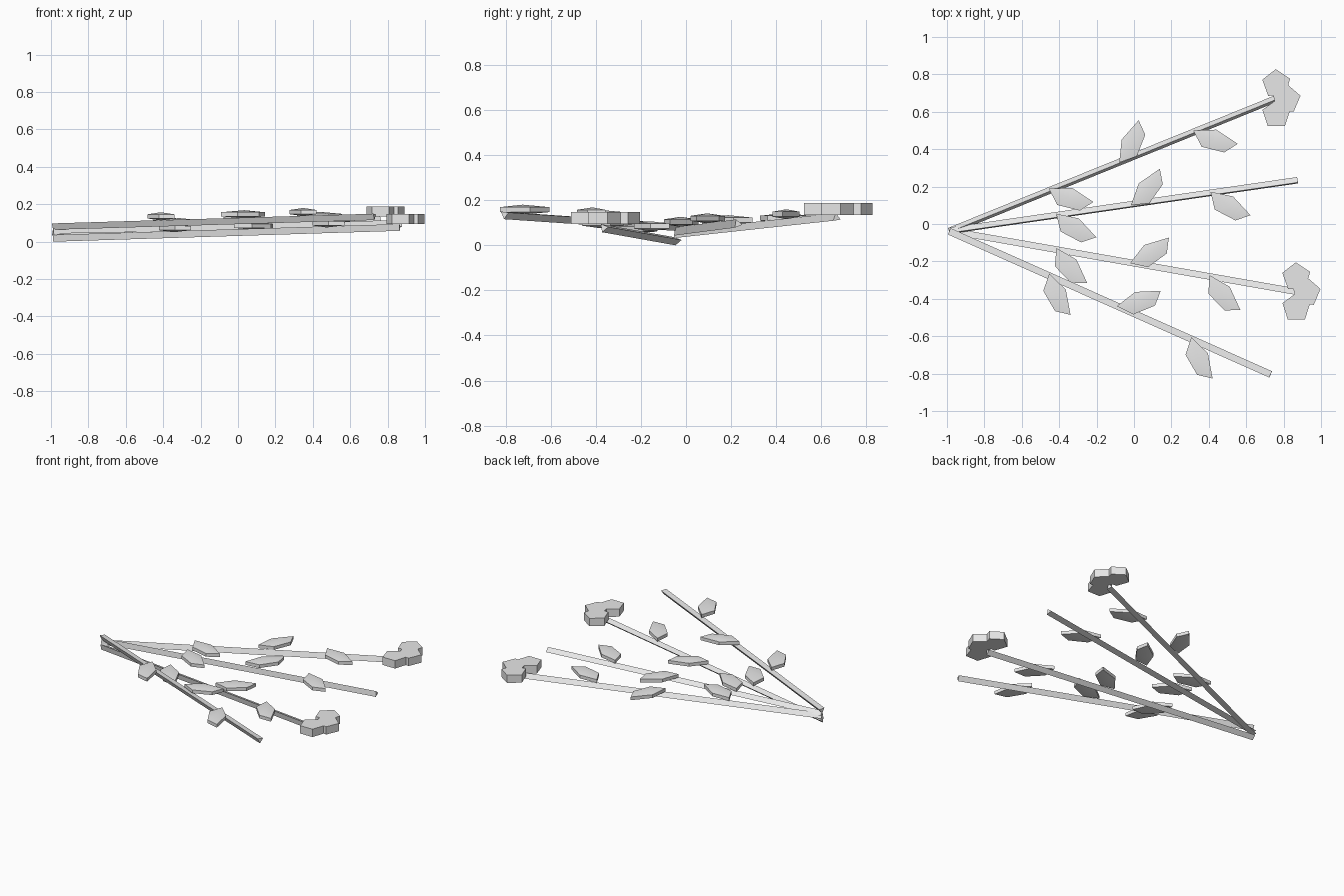
import bpy, bmesh, math
from mathutils import Vector, Matrix

if "Cube" in bpy.data.objects:
    bpy.data.objects.remove(bpy.data.objects["Cube"])

grey = bpy.data.materials.new("pale_grey")
grey.diffuse_color = (0.8, 0.8, 0.8, 1)
grey.use_nodes = True
grey.node_tree.nodes["Principled BSDF"].inputs["Base Color"].default_value = grey.diffuse_color


def finish(name, bm, matrix):
    """Place the geometry and turn it into a named object."""
    bmesh.ops.transform(bm, matrix=matrix, verts=bm.verts)
    bmesh.ops.recalc_face_normals(bm, faces=bm.faces)
    mesh = bpy.data.meshes.new(name)
    bm.to_mesh(mesh)
    bm.free()
    mesh.materials.append(grey)
    obj = bpy.data.objects.new(name, mesh)
    bpy.context.collection.objects.link(obj)
    return obj


def solid(name, outline, z0, z1, matrix, bulge=0.0, centre=(0, 0)):
    """Outline extruded from z0 to z1; a bulge raises both caps to low points."""
    bm = bmesh.new()
    low = [bm.verts.new((x, y, z0)) for x, y in outline]
    high = [bm.verts.new((x, y, z1)) for x, y in outline]
    n = len(outline)
    for i in range(n):
        j = (i + 1) % n
        bm.faces.new((low[i], low[j], high[j], high[i]))
    for ring, z in ((low, z0 - bulge), (high, z1 + bulge)):
        if bulge:
            tip = bm.verts.new((*centre, z))
            for i in range(n):
                bm.faces.new((ring[i], ring[(i + 1) % n], tip))
        else:
            bm.faces.new(ring)
    return finish(name, bm, matrix)


def polygon(sides, radius, turn):
    angles = [math.radians(turn + 360 * i / sides) for i in range(sides)]
    return [(radius * math.cos(a), radius * math.sin(a)) for a in angles]


LEAF = [(0, 0), (0.078, -0.06), (0.2, -0.036), (0.246, 0.036), (0.11, 0.056)]
# leaf placement along each stem: distance, sideways offset, angle
LEAVES = [(0.58, 0.012, -47), (0.982, 0.0, 35), (1.413, 0.01, -47)]
# flower lobes: x, y, turn
LOBES = [(0.0, 0.082, 92), (0.0, -0.082, 90), (0.053, 0.0, 13)]

# stems: start height, end point, bottom of flower (None = bare tip)
STEMS = [
    (0.045, (0.758, 0.668, 0.122), 0.134),
    (0.060, (0.875, 0.230, 0.095), None),
    (0.020, (0.865, -0.365, 0.078), 0.094),
    (0.085, (0.730, -0.805, 0.137), None),
]

for n, (z_start, end, flower_z) in enumerate(STEMS, 1):
    start, end = Vector((-0.988, -0.04, z_start)), Vector(end)
    axis = (end - start).normalized()
    side = Vector((0, 0, 1)).cross(axis).normalized()
    up = axis.cross(side)
    length = (end - start).length
    yaw = math.atan2(axis.y, axis.x)

    # three-sided stem, its roll following its heading
    frame = Matrix.Translation(start) @ Matrix((side, up, axis)).transposed().to_4x4()
    section = polygon(3, 0.0213, 120 - math.degrees(yaw))
    solid(f"stem_{n}", section, 0, length, frame)

    # level leaves resting on the stem
    for k, (dist, offset, angle) in enumerate(LEAVES, 1):
        root = start + axis * dist + side * offset
        middle = root + axis * 0.08 + Vector((0, 0, 0.032))
        place = Matrix.Translation((root.x, root.y, middle.z)) @ \
            Matrix.Rotation(yaw + math.radians(angle), 4, 'Z')
        leaf = solid(f"leaf_{n}_{k}", LEAF, -0.011, 0.011, place, 0.011, (0.127, 0))
        leaf.data.shade_smooth()
        leaf.data.set_sharp_from_angle(angle=math.radians(30))

    # flower of three level lobes
    if flower_z is not None:
        for k, (x, y, turn) in enumerate(LOBES, 1):
            place = Matrix.Translation((end.x + x + 0.003, end.y + y, flower_z))
            solid(f"flower_{n}_lobe_{k}", polygon(5, 0.078, turn), 0, 0.053, place)
